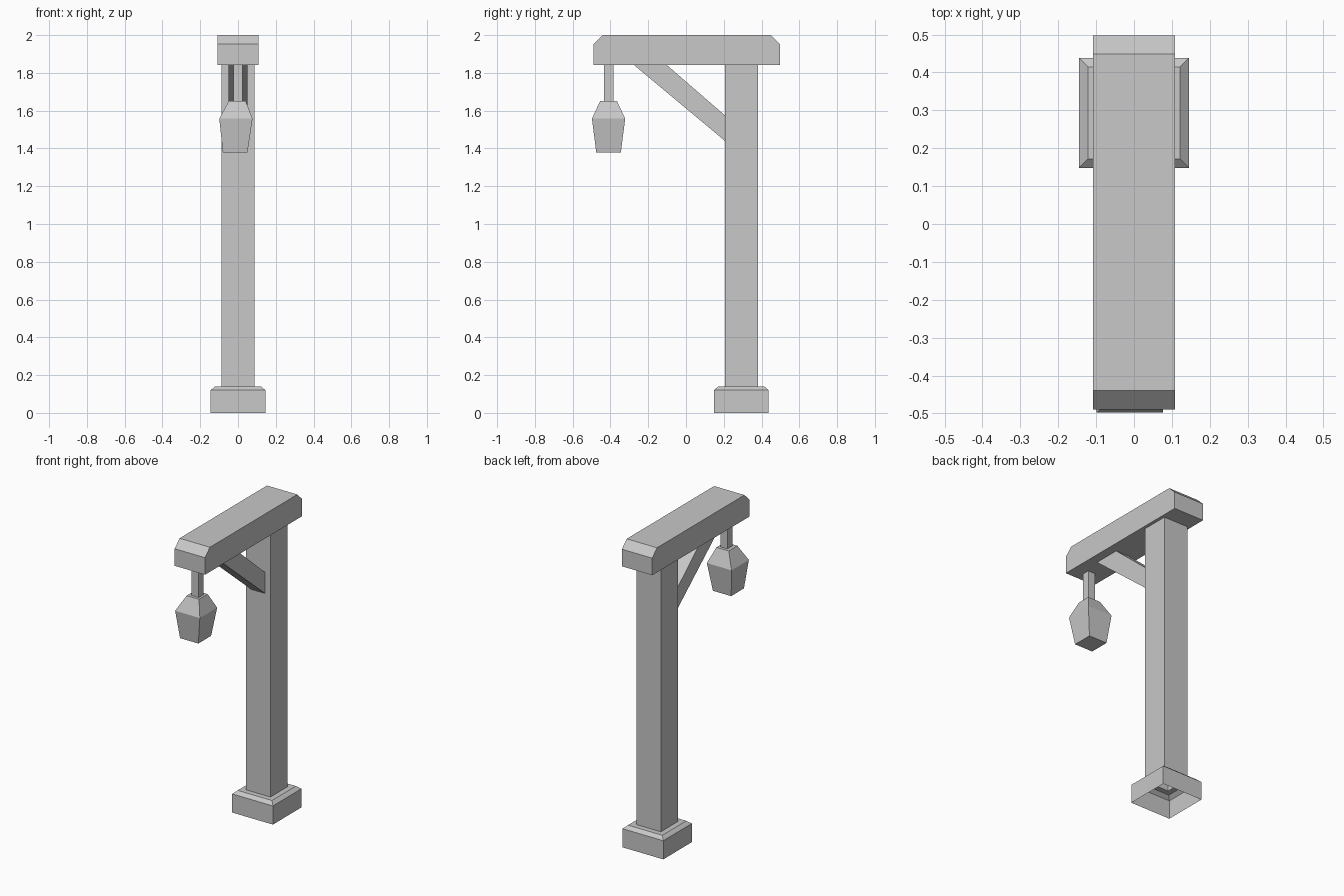
import bpy
import bmesh

cube = bpy.data.objects.get("Cube")
if cube:
    bpy.data.objects.remove(cube, do_unlink=True)

GREY = (0.58, 0.58, 0.58, 1.0)
grey = bpy.data.materials.new("plain grey")
grey.use_nodes = True
grey.diffuse_color = GREY
grey.node_tree.nodes["Principled BSDF"].inputs["Base Color"].default_value = GREY


def finish(name, bm):
    bmesh.ops.recalc_face_normals(bm, faces=bm.faces)
    mesh = bpy.data.meshes.new(name)
    bm.to_mesh(mesh)
    bm.free()
    mesh.materials.append(grey)
    obj = bpy.data.objects.new(name, mesh)
    bpy.context.scene.collection.objects.link(obj)
    return obj


def square_loft(name, rings, cap_bottom=True, cap_top=True):
    """Join square rings given as (centre x, centre y, half width, z)."""
    bm = bmesh.new()
    loops = []
    for cx, cy, h, z in rings:
        corners = ((-h, -h), (h, -h), (h, h), (-h, h))
        loops.append([bm.verts.new((cx + x, cy + y, z)) for x, y in corners])
    for low, high in zip(loops, loops[1:]):
        for i in range(4):
            j = (i + 1) % 4
            bm.faces.new((low[i], low[j], high[j], high[i]))
    if cap_bottom:
        bm.faces.new(loops[0][::-1])
    if cap_top:
        bm.faces.new(loops[-1])
    return finish(name, bm)


def side_prism(name, profile, half):
    """Extrude a (y, z) side profile across the width."""
    bm = bmesh.new()
    face = bm.faces.new([bm.verts.new((-half, y, z)) for y, z in profile])
    moved = bmesh.ops.extrude_face_region(bm, geom=[face])["geom"]
    verts = [g for g in moved if isinstance(g, bmesh.types.BMVert)]
    bmesh.ops.translate(bm, verts=verts, vec=(2 * half, 0, 0))
    return finish(name, bm)


# Post rising from a hollow, open-bottomed foot with a bevelled rim
POST_Y = 0.293
square_loft("post_and_foot", [
    (0, POST_Y, 0.145, 0), (0, POST_Y, 0.145, 0.12),
    (0, POST_Y, 0.122, 0.14), (0, POST_Y, 0.0875, 0.14),
    (0, POST_Y, 0.0875, 1.845)], cap_bottom=False)

# Overhead beam with chamfered upper ends
side_prism("beam", [
    (-0.49, 1.842), (0.498, 1.842), (0.498, 1.952),
    (0.449, 2.0), (-0.44, 2.0), (-0.49, 1.952)], 0.108)

# Diagonal brace between post and beam
side_prism("brace", [
    (-0.277, 1.843), (0.206, 1.44), (0.206, 1.575), (-0.103, 1.843)], 0.05)

# Hanging rod and tapered lantern
LAMP_Y = -0.41
square_loft("hanging_rod", [(0, LAMP_Y, 0.025, 1.64), (0, LAMP_Y, 0.025, 1.845)])
square_loft("lantern", [
    (-0.015, LAMP_Y, 0.065, 1.378), (-0.011, LAMP_Y, 0.088, 1.558),
    (-0.004, LAMP_Y, 0.044, 1.652)])
